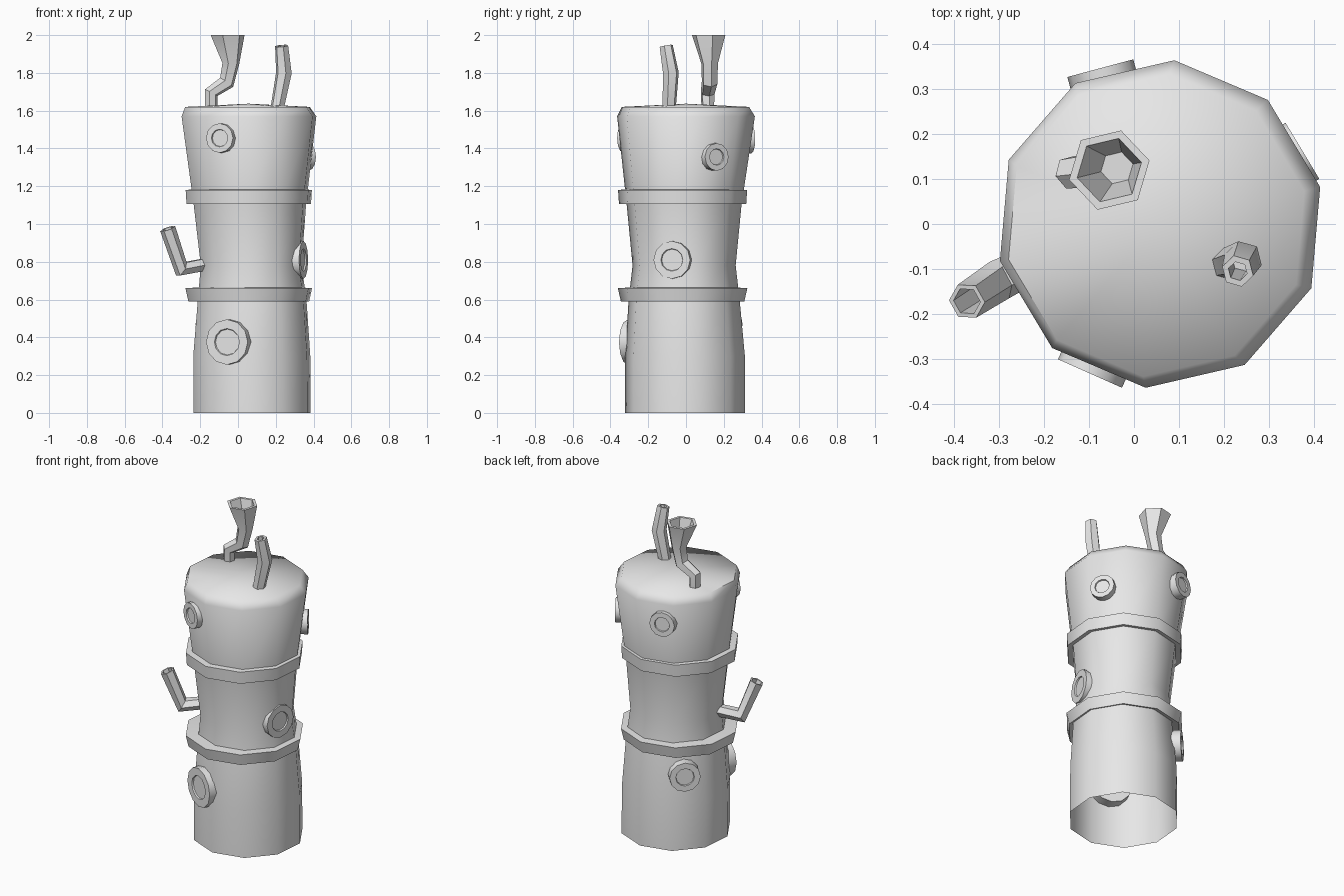
import bpy, bmesh, math
from mathutils import Vector, Matrix

cube = bpy.data.objects.get("Cube")
if cube:
    bpy.data.objects.remove(cube, do_unlink=True)

GREY = (0.8, 0.8, 0.8, 1)
mat = bpy.data.materials.new("plain_grey")
mat.use_nodes = True
mat.diffuse_color = GREY
mat.node_tree.nodes["Principled BSDF"].inputs["Base Color"].default_value = GREY

PHASE = math.radians(13)   # turn of the ten-sided tower


def finish(name, bm, angle):
    """Turn a bmesh into a shaded object."""
    bmesh.ops.recalc_face_normals(bm, faces=bm.faces)
    mesh = bpy.data.meshes.new(name)
    bm.to_mesh(mesh)
    bm.free()
    mesh.materials.append(mat)
    ob = bpy.data.objects.new(name, mesh)
    bpy.context.collection.objects.link(ob)
    bpy.ops.object.select_all(action='DESELECT')
    ob.select_set(True)
    bpy.context.view_layer.objects.active = ob
    bpy.ops.object.shade_smooth_by_angle(angle=math.radians(angle))
    return ob


def add_ring(bm, centre, radius, sides, rot=None, phase=0.0):
    rot = rot or Matrix.Identity(3)
    ring = []
    for i in range(sides):
        a = phase + math.tau * i / sides
        offset = Vector((math.cos(a), math.sin(a), 0)) * radius
        ring.append(bm.verts.new(Vector(centre) + rot @ offset))
    return ring


def bridge(bm, a, b):
    n = len(a)
    for i in range(n):
        j = (i + 1) % n
        bm.faces.new((a[i], a[j], b[j], b[i]))


def tower():
    """Open-bottomed waisted body with a rounded lid."""
    profile = [  # x, y, z, radius
        (.075, -.005, 0, .318), (.073, -.005, .3, .318),
        (.075, -.01, .6, .295), (.07, -.01, .78, .274),
        (.063, -.01, 1.1, .305), (.058, 0, 1.57, .366),
        (.05, -.003, 1.62, .338)]
    bm = bmesh.new()
    rings = [add_ring(bm, p[:3], p[3], 10, phase=PHASE) for p in profile]
    for a, b in zip(rings, rings[1:]):
        bridge(bm, a, b)
    apex = bm.verts.new((.055, 0, 1.637))
    top = rings[-1]
    for i in range(10):
        bm.faces.new((top[i], top[(i + 1) % 10], apex))
    finish("tower_body", bm, 65)


def band(name, section):
    """Ten-sided hoop with a closed cross-section of (radius, z) points."""
    bm = bmesh.new()
    rings = [add_ring(bm, (.057, -.018, z), r, 10, phase=PHASE) for r, z in section]
    for a, b in zip(rings, rings[1:] + rings[:1]):
        bridge(bm, a, b)
    finish(name, bm, 40)


def porthole(name, centre, degrees, radius, sides=12, depth=.09):
    """Round window: drum facing outward with a shallow sunken pane."""
    a = math.radians(degrees)
    out = Vector((math.cos(a), math.sin(a), 0))
    rot = out.to_track_quat('Z', 'Y').to_matrix()
    c = Vector(centre)
    steps = [(depth, radius), (0, radius), (0, radius * .6), (.008, radius * .57)]
    bm = bmesh.new()
    rings = [add_ring(bm, c - out * d, r, sides, rot) for d, r in steps]
    for p, q in zip(rings, rings[1:]):
        bridge(bm, p, q)
    bm.faces.new(rings[0])
    bm.faces.new(rings[-1])
    finish(name, bm, 35)


def pipe(name, path, tip_normal=None, wall=.75, phase=0.0):
    """Six-sided bent pipe with a hollow open tip; path is (x, y, z, radius)."""
    pts = [Vector(p[:3]) for p in path]
    radii = [p[3] for p in path]
    dirs = [(b - a).normalized() for a, b in zip(pts, pts[1:])]
    tangents = [dirs[0]]
    tangents += [(a + b).normalized() for a, b in zip(dirs, dirs[1:])]
    tangents.append(Vector(tip_normal) if tip_normal else dirs[-1])
    quat = tangents[0].to_track_quat('Z', 'Y')
    frames = [quat]
    for a, b in zip(tangents, tangents[1:]):
        quat = a.rotation_difference(b) @ quat
        frames.append(quat)
    bm = bmesh.new()
    rings = [add_ring(bm, p, r, 6, q.to_matrix(), phase)
             for p, r, q in zip(pts, radii, frames)]
    # hollow bore running back to the previous joint
    for k in (-1, -2):
        rings.append(add_ring(bm, pts[k], radii[k] * wall, 6,
                              frames[k].to_matrix(), phase))
    for a, b in zip(rings, rings[1:]):
        bridge(bm, a, b)
    bm.faces.new(rings[-1])
    finish(name, bm, 35)


tower()

# hoops around the tower
band("lower_band", [(.27, .605), (.328, .59), (.344, .66), (.27, .665)])
band("upper_band", [(.28, 1.11), (.338, 1.105), (.343, 1.18), (.28, 1.185)])

# round windows
porthole("lower_front_porthole", (-.059, -.308, .375), 247, .12)
porthole("upper_front_porthole", (-.098, -.333, 1.455), 246, .078)
porthole("middle_left_porthole", (.347, -.075, .81), 346, .1)
porthole("upper_left_porthole", (.375, .163, 1.355), 31, .073)
porthole("upper_back_porthole", (-.075, .347, 1.45), 105, .076)
porthole("lower_back_porthole", (-.16, .237, .47), 134, .09)

# spout on the side and two chimneys on the lid
pipe("side_spout", [(-.15, -.05, .79, .037), (-.3, -.125, .762, .046),
                    (-.372, -.172, .975, .042)])
pipe("thin_chimney", [(.205, -.09, 1.6, .036), (.243, -.08, 1.8, .043),
                      (.231, -.105, 1.943, .036)], wall=.6)
pipe("horn_chimney", [(-.142, .115, 1.6, .034), (-.142, .115, 1.695, .038),
                      (-.06, .125, 1.75, .043), (-.038, .125, 1.85, .046),
                      (-.055, .12, 2.0, .092)],
     tip_normal=(0, 0, 1), wall=.8, phase=math.radians(14))
